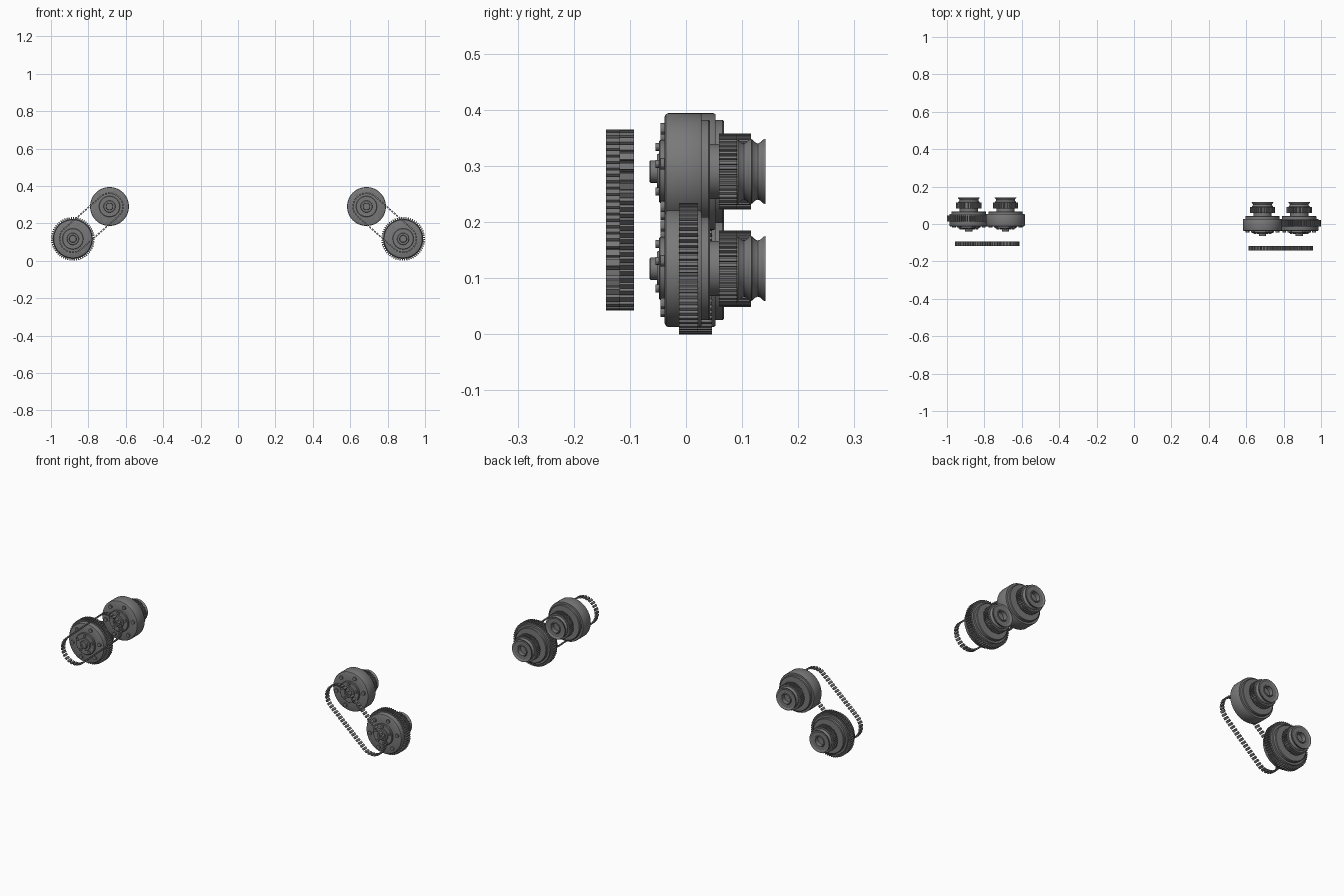
import bpy, bmesh, math
from mathutils import Vector, Matrix

if "Cube" in bpy.data.objects:
    bpy.data.objects.remove(bpy.data.objects["Cube"])

metal = bpy.data.materials.new("dark_grey_metal")
metal.diffuse_color = (0.19, 0.19, 0.19, 1)
metal.use_nodes = True
metal.node_tree.nodes["Principled BSDF"].inputs["Base Color"].default_value = metal.diffuse_color


def finish(bm, name, smooth=True):
    bmesh.ops.recalc_face_normals(bm, faces=bm.faces)
    me = bpy.data.meshes.new(name)
    bm.to_mesh(me)
    bm.free()
    ob = bpy.data.objects.new(name, me)
    bpy.context.collection.objects.link(ob)
    me.materials.append(metal)
    if smooth:
        bpy.ops.object.select_all(action='DESELECT')
        ob.select_set(True)
        bpy.context.view_layer.objects.active = ob
        bpy.ops.object.shade_smooth_by_angle(angle=math.radians(30))
    return ob


def lathe(name, prof, c, n=64):
    """Revolve (radius, y) pairs about the y axis through c."""
    bm = bmesh.new()
    vs = [bm.verts.new((r, y, 0)) for r, y in prof]
    es = [bm.edges.new(p) for p in zip(vs, vs[1:])]
    bmesh.ops.spin(bm, geom=vs + es, cent=(0, 0, 0), axis=(0, 1, 0),
                   angle=math.tau, steps=n, use_duplicate=False)
    bmesh.ops.remove_doubles(bm, verts=bm.verts, dist=1e-5)
    bmesh.ops.translate(bm, verts=bm.verts, vec=c)
    return finish(bm, name)


def gear(name, c, r_out, r_root, y0, y1, teeth):
    bm = bmesh.new()
    ring = []
    for i in range(teeth):
        for f, r in ((0, r_root), (.32, r_root), (.42, r_out), (.9, r_out)):
            a = math.tau * (i + f) / teeth
            ring.append(bm.verts.new((r * math.cos(a), y0, r * math.sin(a))))
    face = bm.faces.new(ring)
    ext = bmesh.ops.extrude_face_region(bm, geom=[face], use_keep_orig=True)
    moved = [v for v in ext['geom'] if isinstance(v, bmesh.types.BMVert)]
    bmesh.ops.translate(bm, verts=moved, vec=(0, y1 - y0, 0))
    bmesh.ops.translate(bm, verts=bm.verts, vec=c)
    return finish(bm, name, False)


def bolts(name, c, radius, size, y0, y1, n, start):
    bm = bmesh.new()
    for i in range(n):
        a = start + math.tau * i / n
        m = Matrix.Translation(Vector(c) + Vector((radius * math.cos(a), (y0 + y1) / 2,
                                                   radius * math.sin(a))))
        bmesh.ops.create_cone(bm, cap_ends=True, segments=12, radius1=size, radius2=size,
                              depth=y1 - y0, matrix=m @ Matrix.Rotation(math.pi / 2, 4, 'X'))
    return finish(bm, name)


def chain(name, a, b, r, y0, y1, n):
    """Separate link bars spaced along the loop round two centres."""
    a, b = Vector(a), Vector(b)
    d = b - a
    L = d.length
    d.normalize()
    nrm = Vector((-d.y, d.x))
    total = 2 * L + math.tau * r
    bm = bmesh.new()
    for i in range(n):
        s = total * i / n
        if s < L:
            p, out = a + d * s + nrm * r, nrm
        elif s < L + math.pi * r:
            t = (s - L) / r
            out = nrm * math.cos(t) + d * math.sin(t)
            p = b + out * r
        elif s < 2 * L + math.pi * r:
            p, out = b - d * (s - L - math.pi * r) - nrm * r, -nrm
        else:
            t = (s - 2 * L - math.pi * r) / r
            out = -nrm * math.cos(t) - d * math.sin(t)
            p = a + out * r
        m = (Matrix.Translation((p.x, (y0 + y1) / 2, p.y))
             @ Matrix.Rotation(-math.atan2(out.y, out.x), 4, 'Y')
             @ Matrix.Diagonal((0.008, y1 - y0, 0.0115, 1)))
        bmesh.ops.create_cube(bm, size=1, matrix=m)
    return finish(bm, name, False)


# body: stepped front hub, drum, rear flange, hub neck
BODY = [(0, -.060), (.010, -.060), (.010, -.065), (.018, -.065), (.020, -.063), (.020, -.052),
        (.030, -.052), (.032, -.048), (.054, -.048), (.056, -.046), (.056, -.038),
        (.098, -.038), (.102, -.036), (.104, -.032), (.104, .024), (.102, .028),
        (.092, .028), (.092, .040), (.089, .043), (.049, .043), (.049, .060), (0, .060)]
# rear pulley with concave rim and bore
PULLEY = [(0, .088), (.057, .088), (.057, .093), (.052, .098), (.050, .103), (.052, .108),
          (.057, .113), (.058, .117), (.052, .117), (.047, .114), (.030, .114),
          (.028, .117), (.024, .117), (.024, .094), (0, .094)]

for side, s, dy in (("right", 1, 0.0), ("left", -1, 0.025)):
    low, high = (s * .883, .117), (s * .687, .29)
    for tag, (x, z) in (("lower", low), ("upper", high)):
        c = (x, dy, z)
        pre = f"{side}_{tag}_"
        lathe(pre + "wheel_body", BODY, c)
        lathe(pre + "rear_pulley", PULLEY, c)
        gear(pre + "rear_gear", c, .068, .063, .059, .091, 44)
        bolts(pre + "outer_bolts", c, .081, .010, -.045, -.036, 6, math.radians(70))
        bolts(pre + "inner_bolts", c, .044, .007, -.054, -.046, 5, math.radians(90))
    # toothed ring on the lower wheel only
    gear(side + "_toothed_ring", (low[0], dy, low[1]), .117, .107, -.0125, .021, 60)
    # chain floating in front
    chain(side + "_chain", low, high, .071, -.143 + dy, -.118 + dy, 56)
